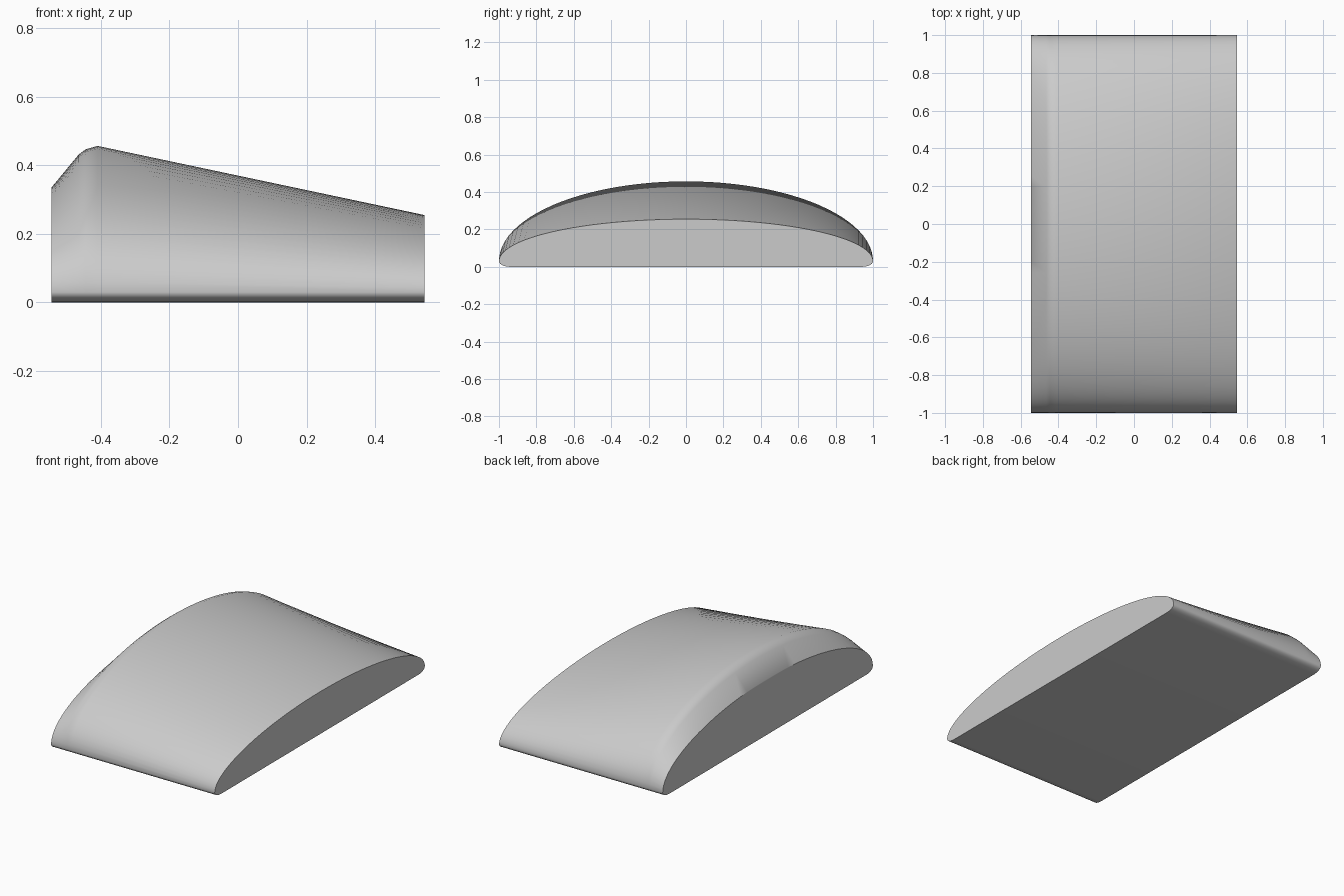
import bpy, bmesh, math

cube = bpy.data.objects.get("Cube")
if cube:
    bpy.data.objects.remove(cube, do_unlink=True)

mat = bpy.data.materials.new("light_grey")
mat.use_nodes = True
grey = (0.6, 0.6, 0.6, 1)
mat.diffuse_color = grey
mat.node_tree.nodes["Principled BSDF"].inputs["Base Color"].default_value = grey

# Stations along the length: x position and crown height
STATIONS = [(-0.545, 0.335), (-0.465, 0.432), (-0.445, 0.447),
            (-0.41, 0.457), (0.545, 0.255)]
EDGE_Z, LIP_Y = 0.03, 0.06
ARCH_STEPS, LIP_STEPS = 48, 6


def section(crown):
    """Half-ellipse arch above a flat base with rounded lower edges."""
    pts = []
    for i in range(ARCH_STEPS + 1):
        a = math.pi * i / ARCH_STEPS
        pts.append((math.cos(a), EDGE_Z + (crown - EDGE_Z) * math.sin(a)))
    lip = []
    for i in range(1, LIP_STEPS + 1):
        a = math.pi / 2 * i / LIP_STEPS
        lip.append((1 - LIP_Y + LIP_Y * math.cos(a), EDGE_Z * (1 - math.sin(a))))
    return pts + [(-y, z) for y, z in lip] + lip[::-1]


# Loft the sections into one closed body
bm = bmesh.new()
rings = [[bm.verts.new((x, y, z)) for y, z in section(crown)]
         for x, crown in STATIONS]
for a, b in zip(rings, rings[1:]):
    for i in range(len(a)):
        j = (i + 1) % len(a)
        bm.faces.new((a[i], a[j], b[j], b[i]))
bm.faces.new(rings[0])
bm.faces.new(rings[-1])
bmesh.ops.recalc_face_normals(bm, faces=bm.faces)

mesh = bpy.data.meshes.new("domed_wedge")
bm.to_mesh(mesh)
bm.free()
mesh.materials.append(mat)
body = bpy.data.objects.new("domed_wedge", mesh)
bpy.context.collection.objects.link(body)

# Smooth the shell, keep the end caps crisp
bpy.context.view_layer.objects.active = body
body.select_set(True)
bpy.ops.object.shade_smooth_by_angle(angle=math.radians(40))
